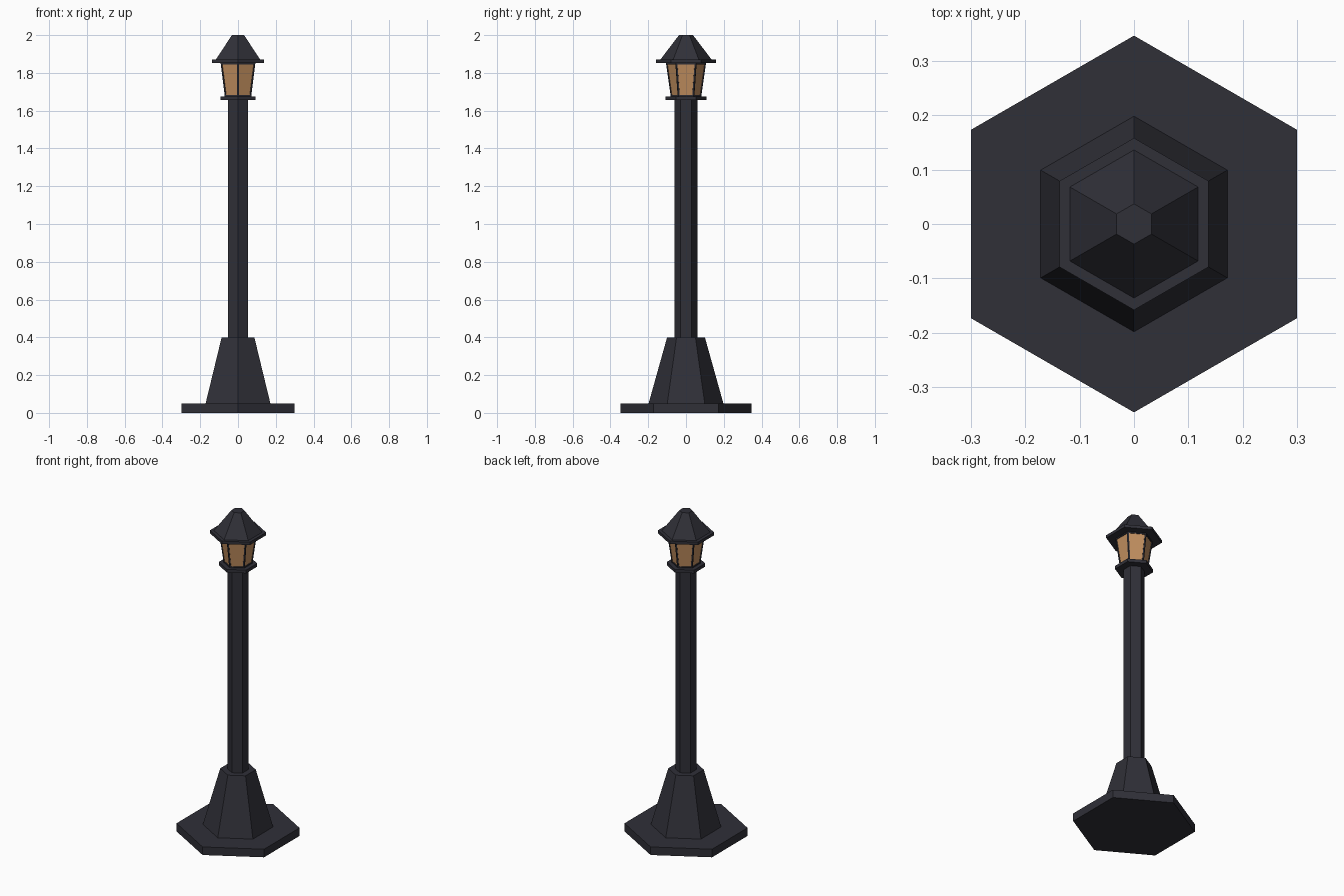
import bpy, bmesh, math

if "Cube" in bpy.data.objects:
    bpy.data.objects.remove(bpy.data.objects["Cube"])


def material(name, rgb):
    m = bpy.data.materials.new(name)
    m.diffuse_color = (*rgb, 1.0)
    m.use_nodes = True
    m.node_tree.nodes["Principled BSDF"].inputs["Base Color"].default_value = m.diffuse_color
    return m


iron = material("dark iron", (0.029, 0.029, 0.039))
amber = material("amber glass", (0.54, 0.275, 0.115))


def hex_part(name, r0, r1, z0, z1, panes=False):
    """Six-sided frustum with corners on the y axis; panes cuts a window in each side."""
    bm = bmesh.new()
    rings = []
    for r, z in ((r0, z0), (r1, z1)):
        rings.append([bm.verts.new((r * math.sin(i * math.pi / 3),
                                    r * math.cos(i * math.pi / 3), z))
                      for i in range(6)])
    low, high = rings
    sides = [bm.faces.new((low[i], low[(i + 1) % 6], high[(i + 1) % 6], high[i]))
             for i in range(6)]
    bm.faces.new(low)
    bm.faces.new(high)
    bmesh.ops.recalc_face_normals(bm, faces=bm.faces[:])
    if panes:
        bmesh.ops.inset_individual(bm, faces=sides, thickness=0.010)
        bmesh.ops.inset_individual(bm, faces=sides, thickness=0.0005, depth=-0.004)
        for f in sides:
            f.material_index = 1
    mesh = bpy.data.meshes.new(name)
    bm.to_mesh(mesh)
    bm.free()
    mesh.materials.append(iron)
    mesh.materials.append(amber)
    ob = bpy.data.objects.new(name, mesh)
    bpy.context.collection.objects.link(ob)
    return ob


# foot and post
hex_part("base_plate", 0.346, 0.346, 0.0, 0.05)
hex_part("tapered_foot", 0.198, 0.100, 0.05, 0.40)
hex_part("post", 0.060, 0.060, 0.40, 1.656)

# lantern
hex_part("lantern_tray", 0.108, 0.108, 1.656, 1.676)
hex_part("lantern_body", 0.081, 0.106, 1.676, 1.852, panes=True)
hex_part("roof_rim", 0.158, 0.158, 1.852, 1.870)
hex_part("roof", 0.136, 0.037, 1.870, 2.0)
